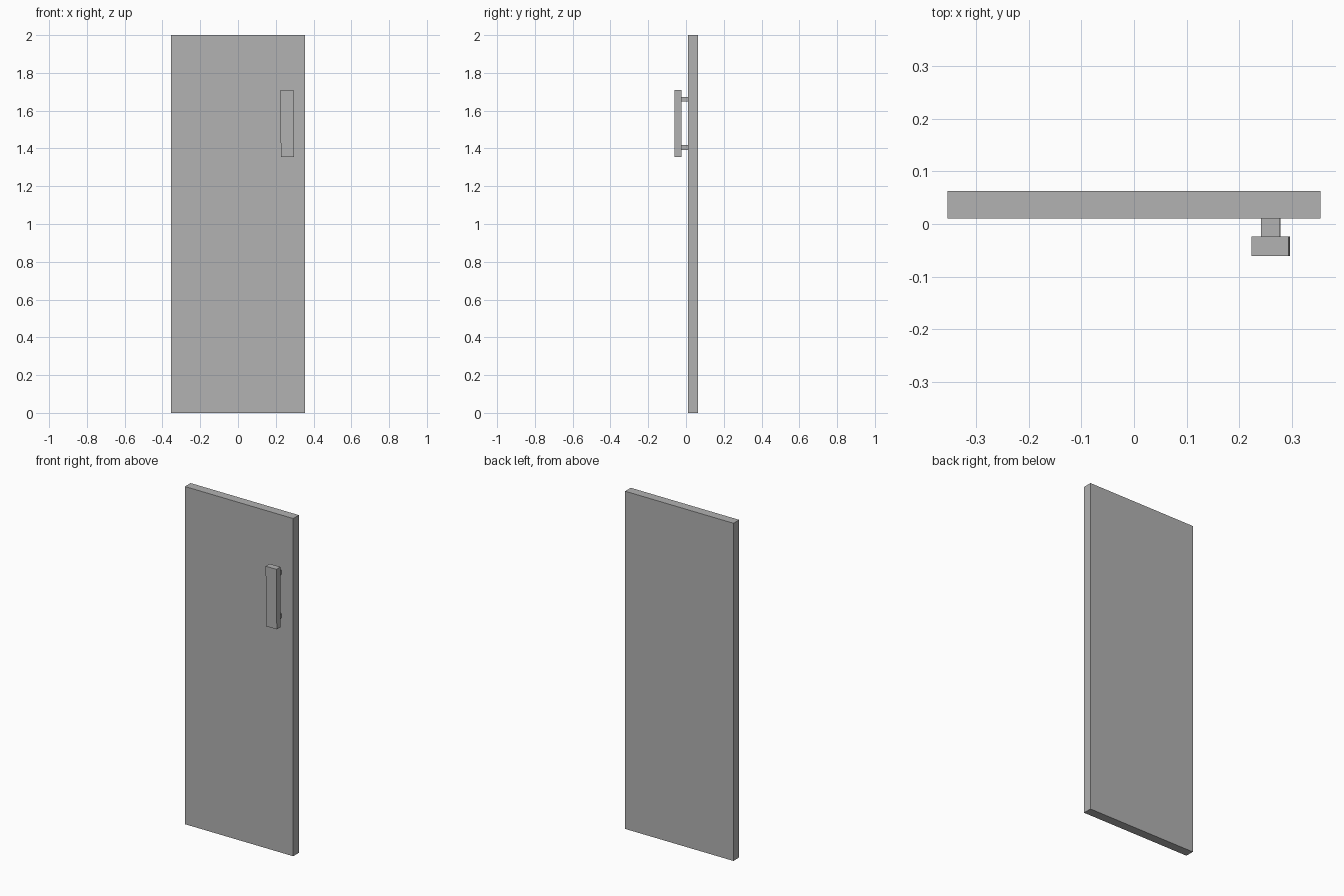
import bpy
import math
from mathutils import Matrix

cube = bpy.data.objects.get("Cube")
if cube:
    bpy.data.objects.remove(cube, do_unlink=True)

grey = bpy.data.materials.new("plain_grey")
colour = (0.445, 0.445, 0.445, 1)
grey.use_nodes = True
grey.diffuse_color = colour
grey.node_tree.nodes["Principled BSDF"].inputs["Base Color"].default_value = colour


def box(name, centre, size):
    bpy.ops.mesh.primitive_cube_add(size=1, location=centre)
    obj = bpy.context.object
    obj.name = name
    obj.data.transform(Matrix.Diagonal((*size, 1)))
    obj.data.materials.append(grey)
    return obj


# Door panel
box("door_panel", (0, 0.0365, 1), (0.71, 0.053, 2))

# Handle grip, hanging very slightly out of plumb
grip_x, grip_z = 0.2605, 1.5325
tilt = math.radians(-0.45)
grip = box("handle_grip", (grip_x, -0.0425, grip_z), (0.07, 0.037, 0.355))
grip.rotation_euler.y = tilt

# Two posts joining the grip to the panel
for name, side in (("upper_handle_post", 1), ("lower_handle_post", -1)):
    x = grip_x + side * 0.128 * math.sin(tilt)
    post = box(name, (x, -0.007, grip_z + side * 0.128), (0.035, 0.036, 0.026))
    post.rotation_euler.y = tilt
